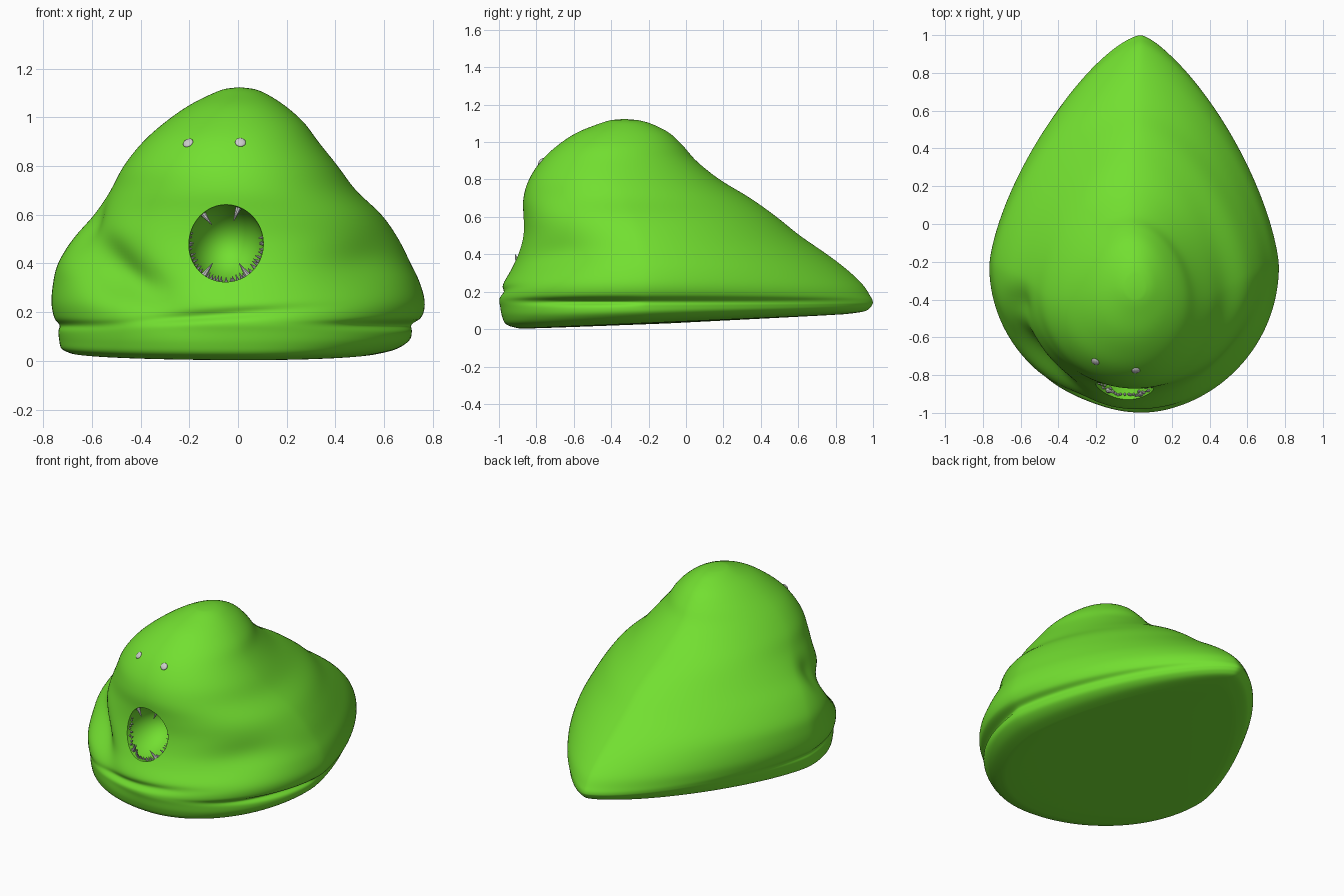
import bpy, bmesh, random
from math import sin, cos, pi, radians, degrees, exp, atan2
from mathutils import Vector
from mathutils.bvhtree import BVHTree

if "Cube" in bpy.data.objects:
    bpy.data.objects.remove(bpy.data.objects["Cube"])

random.seed(4)
COLS, SUB = 80, 4

# Horizontal slices of the body: z, left x, right x, front y, back y
ROWS = [
    (0.00, -.68, .56, -.88, .84), (0.025, -.725, .65, -.96, .95),
    (0.07, -.735, .705, -.985, .985), (0.12, -.74, .715, -.995, .998),
    (0.15, -.745, .715, -1.0, 1.0), (0.18, -.757, .755, -.995, .985),
    (0.24, -.767, .768, -.98, .945), (0.32, -.76, .748, -.935, .86),
    (0.40, -.74, .71, -.90, .755), (0.50, -.68, .66, -.875, .61),
    (0.60, -.595, .59, -.87, .485), (0.70, -.525, .485, -.87, .345),
    (0.80, -.47, .41, -.84, .18), (0.90, -.39, .33, -.775, .055),
    (0.98, -.30, .27, -.69, -.015), (1.05, -.20, .19, -.585, -.09),
    (1.10, -.10, .11, -.46, -.19), (1.118, -.05, .06, -.40, -.26),
]

# Creases: angle, angle spread, height, height spread, slope, depth
DENTS = [
    (222, 22, .37, .095, -.0055, .085),
    (193, 8, .54, .07, -.006, .035),
    (318, 24, .40, .10, .002, .03),
    (262, 26, .19, .018, .001, .022),
    (335, 25, .145, .018, 0, .025),
    (190, 30, .145, .018, 0, .012),
]


def spline(rows):
    out = []
    for i in range(len(rows) - 1):
        p = [rows[max(0, min(len(rows) - 1, i + k))] for k in (-1, 0, 1, 2)]
        for s in range(SUB):
            t = s / SUB
            out.append([b + .5 * t * (c - a + t * (2*a - 5*b + 4*c - d + t * (3*(b - c) + d - a)))
                        for a, b, c, d in zip(*p)])
    out.append(list(rows[-1]))
    return out


def power(v, e):
    return (abs(v) ** e) * (1 if v >= 0 else -1)


def slice_points(z, xl, xr, yf, yb):
    up = min(1, max(0, z / 1.1))
    ym = yf + (yb - yf) * (.375 + .08 * up)
    xc = (xl + xr) / 2 * up + .04 * (1 - up)
    n = 1.42 + .5 * up ** 1.5
    pts = []
    for k in range(COLS):
        a = 2 * pi * k / COLS
        c, s = cos(a), sin(a)
        e = 2 / n if s > 0 else 1
        x = xc + (xr - xc if c > 0 else xc - xl) * power(c, e)
        y = ym + (yb - ym if s > 0 else ym - yf) * power(s, e)
        ang = degrees(atan2(y - ym, x - xc)) % 360
        d = 0
        for a0, aw, zc, zw, sl, dep in DENTS:
            da = ang - a0
            d += dep * exp(-(da / aw) ** 2 - ((z - zc - sl * da) / zw) ** 2)
        r = Vector((x - xc, y - ym))
        r *= 1 - d / max(r.length, .05)
        # underside rises towards the tail
        lift = .045 * (y + .9) * max(0, 1 - z / .14)
        pts.append((xc + r.x, ym + r.y, z + lift))
    return pts


def make_object(name, bm, mat=None):
    bmesh.ops.recalc_face_normals(bm, faces=bm.faces)
    me = bpy.data.meshes.new(name)
    bm.to_mesh(me)
    bm.free()
    ob = bpy.data.objects.new(name, me)
    bpy.context.collection.objects.link(ob)
    if mat:
        me.materials.append(mat)
    return ob


def activate(ob):
    bpy.ops.object.select_all(action='DESELECT')
    ob.select_set(True)
    bpy.context.view_layer.objects.active = ob


green = bpy.data.materials.new("green_skin")
green.diffuse_color = (.17, .74, .03, 1)
green.use_nodes = True
green.node_tree.nodes["Principled BSDF"].inputs["Base Color"].default_value = green.diffuse_color

# Body: stacked slices closed at crown and belly
bm = bmesh.new()
rings = [[bm.verts.new(p) for p in slice_points(*r)] for r in spline(ROWS)]
for lo, hi in zip(rings, rings[1:]):
    for k in range(COLS):
        j = (k + 1) % COLS
        bm.faces.new((lo[k], lo[j], hi[j], hi[k]))
belly = bm.verts.new((0, -.1, .03))
crown = bm.verts.new((0.005, -.33, 1.124))
for k in range(COLS):
    j = (k + 1) % COLS
    bm.faces.new((rings[0][j], rings[0][k], belly))
    bm.faces.new((rings[-1][k], rings[-1][j], crown))
body = make_object("body", bm, green)
activate(body)
sub = body.modifiers.new("smooth", 'SUBSURF')
sub.levels = 1
bpy.ops.object.modifier_apply(modifier=sub.name)

# Surface lookup from the front
probe = bmesh.new()
probe.from_mesh(body.data)
tree = BVHTree.FromBMesh(probe)
probe.free()


def on_front(x, z):
    hit, normal, _, _ = tree.ray_cast(Vector((x, -3, z)), Vector((0, 1, 0)))
    return hit, normal


# Mouth: hollow bowl cut into the front
MX, MZ, MR = -.05, .482, .155
bm = bmesh.new()
bmesh.ops.create_uvsphere(bm, u_segments=48, v_segments=32, radius=1)
for v in bm.verts:
    v.co = (MX + MR * v.co.x, -.89 + .24 * v.co.y, MZ + (MR + .005) * v.co.z)
cutter = make_object("mouth_cutter", bm, green)
cutter.hide_render = True
activate(body)
cut = body.modifiers.new("mouth", 'BOOLEAN')
cut.operation = 'DIFFERENCE'
cut.solver = 'EXACT'
cut.object = cutter
bpy.ops.object.modifier_apply(modifier=cut.name)
bpy.data.objects.remove(cutter)
activate(body)
bpy.ops.object.shade_smooth_by_angle(angle=radians(45))

# Eyes: small flattened beads lying on the surface
for name, x, z in (("left_eye", -.205, .895), ("right_eye", .01, .897)):
    hit, nor = on_front(x, z)
    bm = bmesh.new()
    bmesh.ops.create_uvsphere(bm, u_segments=16, v_segments=10, radius=.022)
    eye = make_object(name, bm)
    eye.scale = (1, 1, .4)
    eye.location = hit
    eye.rotation_euler = nor.to_track_quat('Z', 'Y').to_euler()
    activate(eye)
    bpy.ops.object.shade_smooth_by_angle(angle=radians(60))

# Teeth: little spikes around the lower rim plus four fangs
bm = bmesh.new()


def tooth(angle, height, radius):
    a = radians(angle)
    x, z = MX + (MR - .004) * cos(a), MZ + MR * sin(a)
    hit, _ = on_front(x, z)
    base = Vector((x, hit.y + random.uniform(.015, .04), z))
    aim = Vector((-cos(a), -.25, -sin(a))).normalized()
    mat = aim.to_track_quat('Z', 'Y').to_matrix().to_4x4()
    mat.translation = base + aim * (height / 2 - .006)
    bmesh.ops.create_cone(bm, cap_ends=True, segments=8, radius1=radius,
                          radius2=.001, depth=height, matrix=mat)


for i in range(34):
    tooth(165 + i * 6.2 + random.uniform(-2, 2), random.uniform(.018, .03), .008)
for angle in (70, 128, 235, 305):
    tooth(angle, .065, .014)
teeth = make_object("teeth", bm)
activate(teeth)
bpy.ops.object.shade_smooth_by_angle(angle=radians(40))
